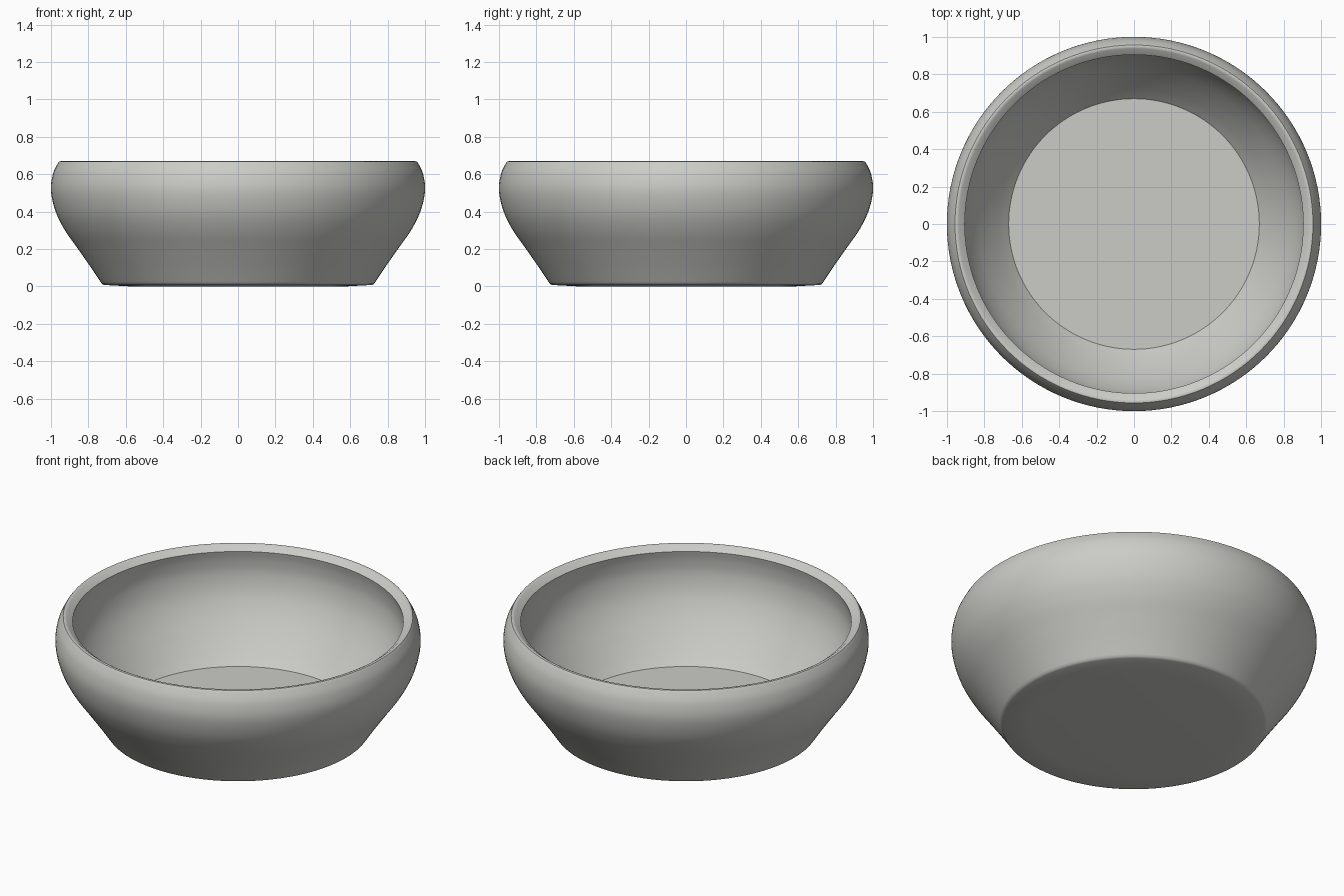
import bpy, bmesh, math
from mathutils import Matrix

if "Cube" in bpy.data.objects:
    bpy.data.objects.remove(bpy.data.objects["Cube"])

mat = bpy.data.materials.new("warm light grey")
mat.diffuse_color = (0.6, 0.6, 0.57, 1)
mat.use_nodes = True
mat.node_tree.nodes["Principled BSDF"].inputs["Base Color"].default_value = mat.diffuse_color

SEG = 128

def spline(pts, n=5):
    """Catmull-Rom smoothing of a (radius, height) profile."""
    p = [pts[0]] + pts + [pts[-1]]
    out = []
    for i in range(1, len(p) - 2):
        for k in range(n):
            t = k / n
            out.append(tuple(0.5 * (2 * b + (c - a) * t + (2 * a - 5 * b + 4 * c - d) * t * t
                                    + (3 * b - a - 3 * c + d) * t ** 3)
                             for a, b, c, d in zip(p[i - 1], p[i], p[i + 1], p[i + 2])))
    return out + [pts[-1]]

# Underside, outer wall, sloping rim, inner wall and floor
base = [(0.57, 0.0), (0.715, 0.008)]
outer = spline([(0.727, 0.013), (0.785, 0.1), (0.855, 0.2), (0.925, 0.3), (0.975, 0.4),
                (1.0, 0.51), (0.99, 0.6), (0.963, 0.66)])
rim = [(0.957, 0.668), (0.948, 0.67), (0.938, 0.666)]
inner = spline([(0.905, 0.64), (0.917, 0.58), (0.92, 0.5), (0.9, 0.4), (0.855, 0.3),
                (0.79, 0.2), (0.72, 0.11), (0.67, 0.055)])
profile = base + outer + rim + inner

bm = bmesh.new()
rings = [[bm.verts.new((r * math.cos(a), r * math.sin(a), z))
          for a in (2 * math.pi * i / SEG for i in range(SEG))] for r, z in profile]
for lo, hi in zip(rings, rings[1:]):
    for i in range(SEG):
        j = (i + 1) % SEG
        bm.faces.new((lo[i], lo[j], hi[j], hi[i]))
bm.faces.new(rings[0][::-1])
bm.faces.new(rings[-1])
bmesh.ops.recalc_face_normals(bm, faces=bm.faces)

mesh = bpy.data.meshes.new("bowl")
bm.to_mesh(mesh)
bm.free()
bowl = bpy.data.objects.new("bowl", mesh)
bpy.context.collection.objects.link(bowl)
mesh.materials.append(mat)
bpy.context.view_layer.objects.active = bowl
bowl.select_set(True)
bpy.ops.object.shade_smooth_by_angle(angle=math.radians(40))
